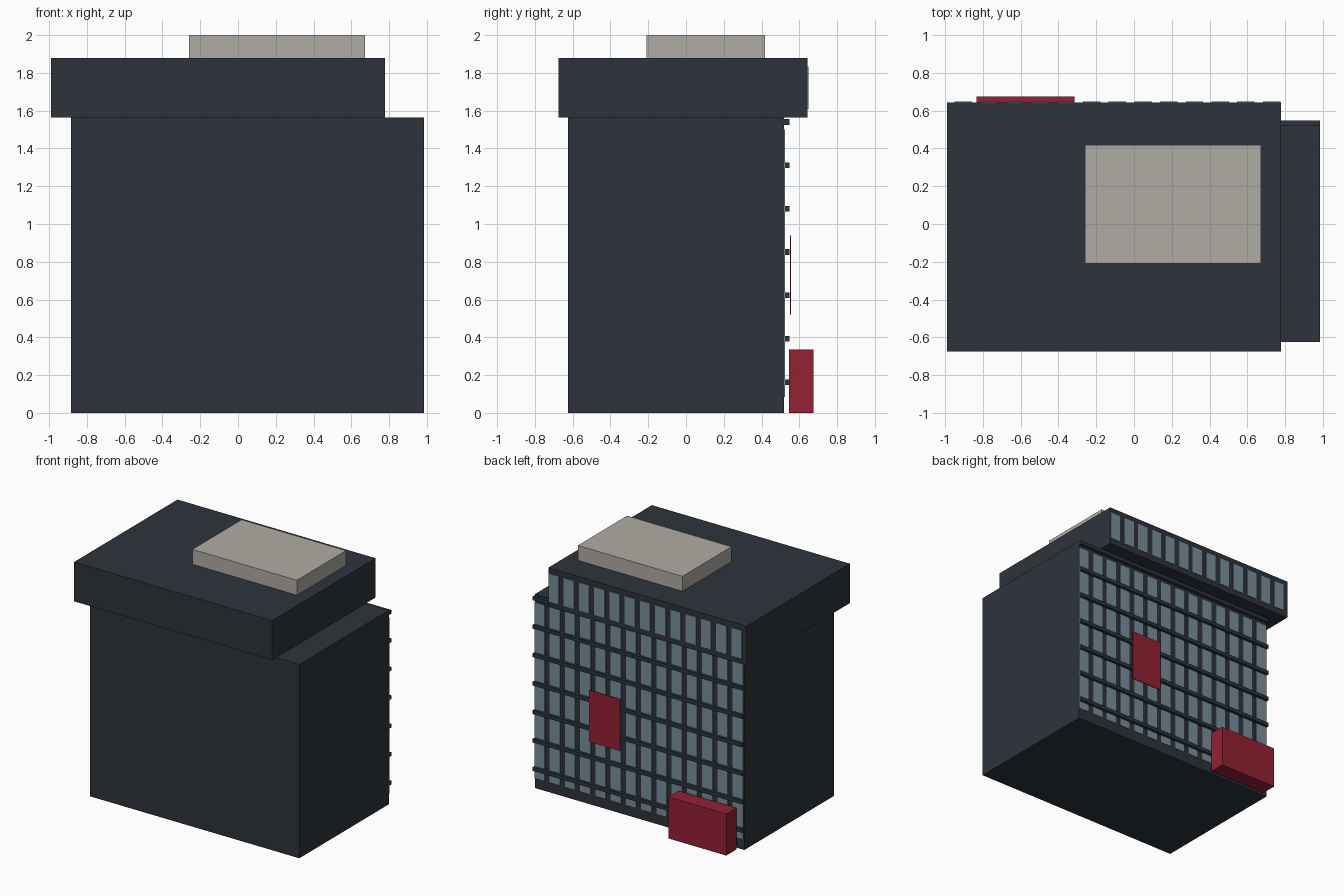
import bpy

if "Cube" in bpy.data.objects:
    bpy.data.objects.remove(bpy.data.objects["Cube"])


def material(name, rgb):
    """Flat colour given as 0-255 sRGB, stored as linear."""
    m = bpy.data.materials.new(name)
    m.diffuse_color = [((c / 255 + 0.055) / 1.055) ** 2.4 for c in rgb] + [1]
    m.use_nodes = True
    m.node_tree.nodes["Principled BSDF"].inputs["Base Color"].default_value = m.diffuse_color
    return m


wall = material("dark_slate", (45, 52, 59))
glass = material("window_blue_grey", (120, 143, 155))
red = material("deep_red", (148, 33, 52))
stone = material("warm_grey", (176, 172, 164))


def boxes(name, mat, ranges):
    """One object made of boxes, each given as (x0, x1, y0, y1, z0, z1)."""
    verts, faces = [], []
    for x0, x1, y0, y1, z0, z1 in ranges:
        b = len(verts)
        verts += [(x, y, z) for z in (z0, z1)
                  for x, y in ((x0, y0), (x1, y0), (x1, y1), (x0, y1))]
        faces += [[b + i for i in f] for f in
                  ((3, 2, 1, 0), (4, 5, 6, 7), (0, 1, 5, 4),
                   (1, 2, 6, 5), (2, 3, 7, 6), (3, 0, 4, 7))]
    mesh = bpy.data.meshes.new(name)
    mesh.from_pydata(verts, [], faces)
    mesh.materials.append(mat)
    obj = bpy.data.objects.new(name, mesh)
    bpy.context.collection.objects.link(obj)
    return obj


# Main masses
boxes("main_block", wall, [(-0.885, 0.985, -0.625, 0.52, 0, 1.563)])
boxes("overhanging_top_floor", wall, [(-0.99, 0.777, -0.675, 0.643, 1.563, 1.88)])
boxes("roof_plant_room", stone, [(-0.26, 0.673, -0.21, 0.417, 1.88, 2.0)])

# Windows on the rear: tall strips below, a single row on the top floor
PITCH, WIDTH = 0.136, 0.092
boxes("main_window_strips", glass,
      [(x, x + WIDTH, 0.518, 0.525, 0.085, 1.5)
       for x in (-0.875 + PITCH * i for i in range(14))])
boxes("top_floor_windows", glass,
      [(x, x + WIDTH, 0.641, 0.648, 1.61, 1.835)
       for x in (-0.95 + PITCH * i for i in range(13))])

# Horizontal floor ledges
boxes("floor_ledges", wall,
      [(-0.885, 0.985, 0.52, 0.547, z - 0.015, z + 0.015)
       for z in (0.163 + 0.2295 * i for i in range(7))])

# Red entrance and hanging panel
boxes("entrance_porch", red, [(-0.832, -0.315, 0.545, 0.675, 0, 0.335)])
boxes("hanging_panel", red, [(0.20, 0.475, 0.55, 0.555, 0.522, 0.938)])
